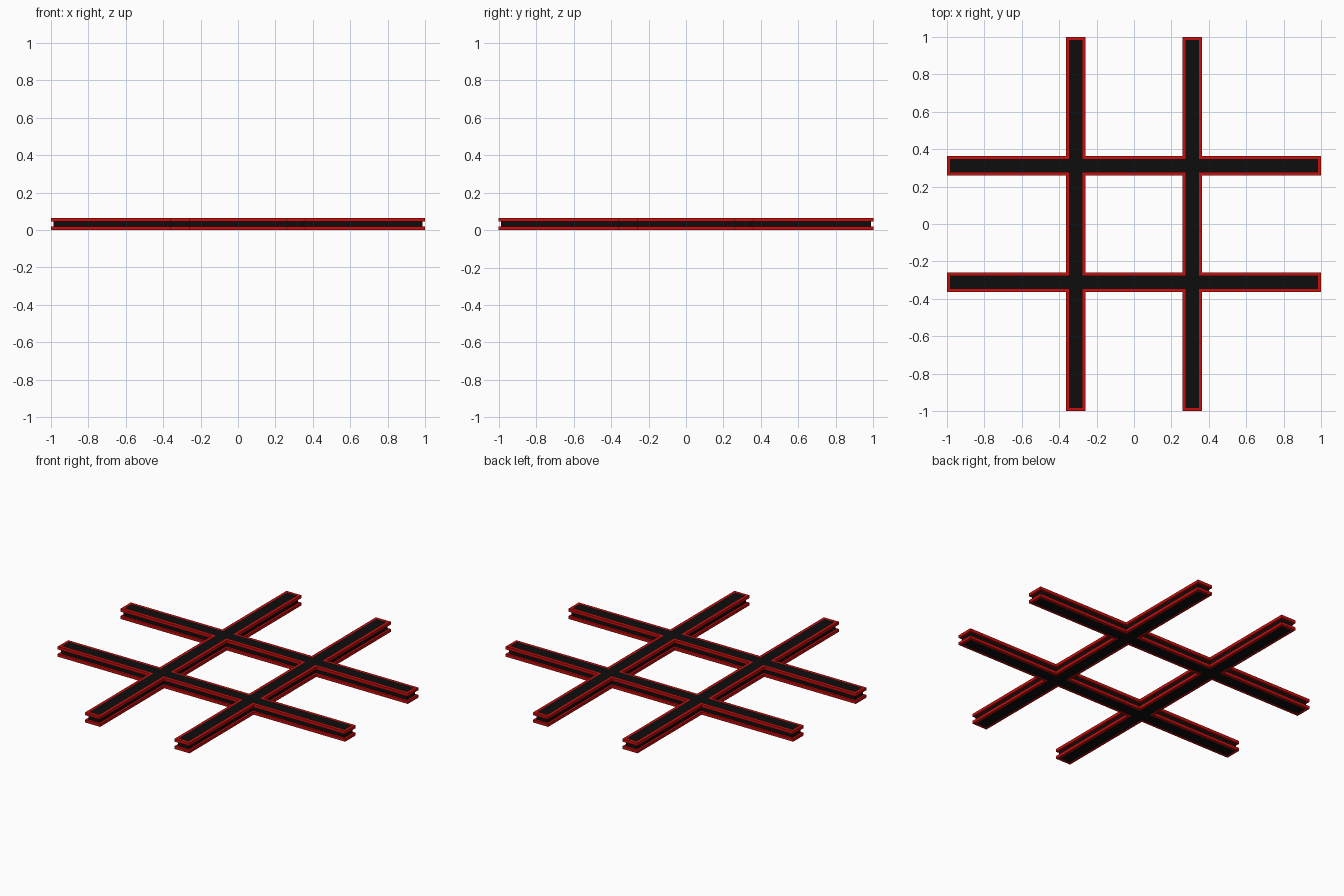
import bpy, bmesh

if "Cube" in bpy.data.objects:
    bpy.data.objects.remove(bpy.data.objects["Cube"])

HALF_LEN, BAR_POS, BAR_HALF = 1.0, 0.311, 0.052
TOP = 0.064


def material(name, color):
    m = bpy.data.materials.new(name)
    m.diffuse_color = color
    m.use_nodes = True
    m.node_tree.nodes["Principled BSDF"].inputs["Base Color"].default_value = m.diffuse_color
    return m


def filled(i, j):
    # Cells of a 5x5 layout covered by the two bars each way
    return 0 <= i < 5 and 0 <= j < 5 and (i in (1, 3) or j in (1, 3))


CELLS = [(i, j) for i in range(5) for j in range(5) if filled(i, j)]
# Outline edges, counter-clockwise around each filled cell
OUTLINE = []
for i, j in CELLS:
    for di, dj, a, b in ((0, -1, (i, j), (i + 1, j)),
                         (1, 0, (i + 1, j), (i + 1, j + 1)),
                         (0, 1, (i + 1, j + 1), (i, j + 1)),
                         (-1, 0, (i, j + 1), (i, j))):
        if not filled(i + di, j + dj):
            OUTLINE.append((a, b))

bm = bmesh.new()


def layer(inset, z):
    h = BAR_HALF - inset
    c = [-HALF_LEN + inset, -BAR_POS - h, -BAR_POS + h,
         BAR_POS - h, BAR_POS + h, HALF_LEN - inset]
    used = {(i + a, j + b) for i, j in CELLS for a in (0, 1) for b in (0, 1)}
    return {k: bm.verts.new((c[k[0]], c[k[1]], z)) for k in sorted(used)}


def cap(v, flip):
    for i, j in CELLS:
        q = [v[i, j], v[i + 1, j], v[i + 1, j + 1], v[i, j + 1]]
        bm.faces.new(q[::-1] if flip else q)


# Edge profile (inset, height): red rails above and below a black groove
profile = [(0.016, 0), (0, 0), (0, 0.018), (0.013, 0.018),
           (0.013, 0.046), (0, 0.046), (0, TOP), (0.016, TOP)]
layers = [layer(*p) for p in profile]
for n, (lo, hi) in enumerate(zip(layers, layers[1:])):
    for a, b in OUTLINE:
        f = bm.faces.new((lo[a], lo[b], hi[b], hi[a]))
        f.material_index = 0 if n == 3 else 1

# Black top and bottom faces
cap(layers[0], True)
cap(layers[-1], False)
bmesh.ops.delete(bm, geom=[v for v in bm.verts if not v.link_faces], context='VERTS')

mesh = bpy.data.meshes.new("grid_frame")
bm.to_mesh(mesh)
bm.free()
mesh.materials.append(material("black", (0.004, 0.004, 0.004, 1)))
mesh.materials.append(material("red", (0.6, 0.004, 0.004, 1)))
obj = bpy.data.objects.new("grid_frame", mesh)
bpy.context.collection.objects.link(obj)
